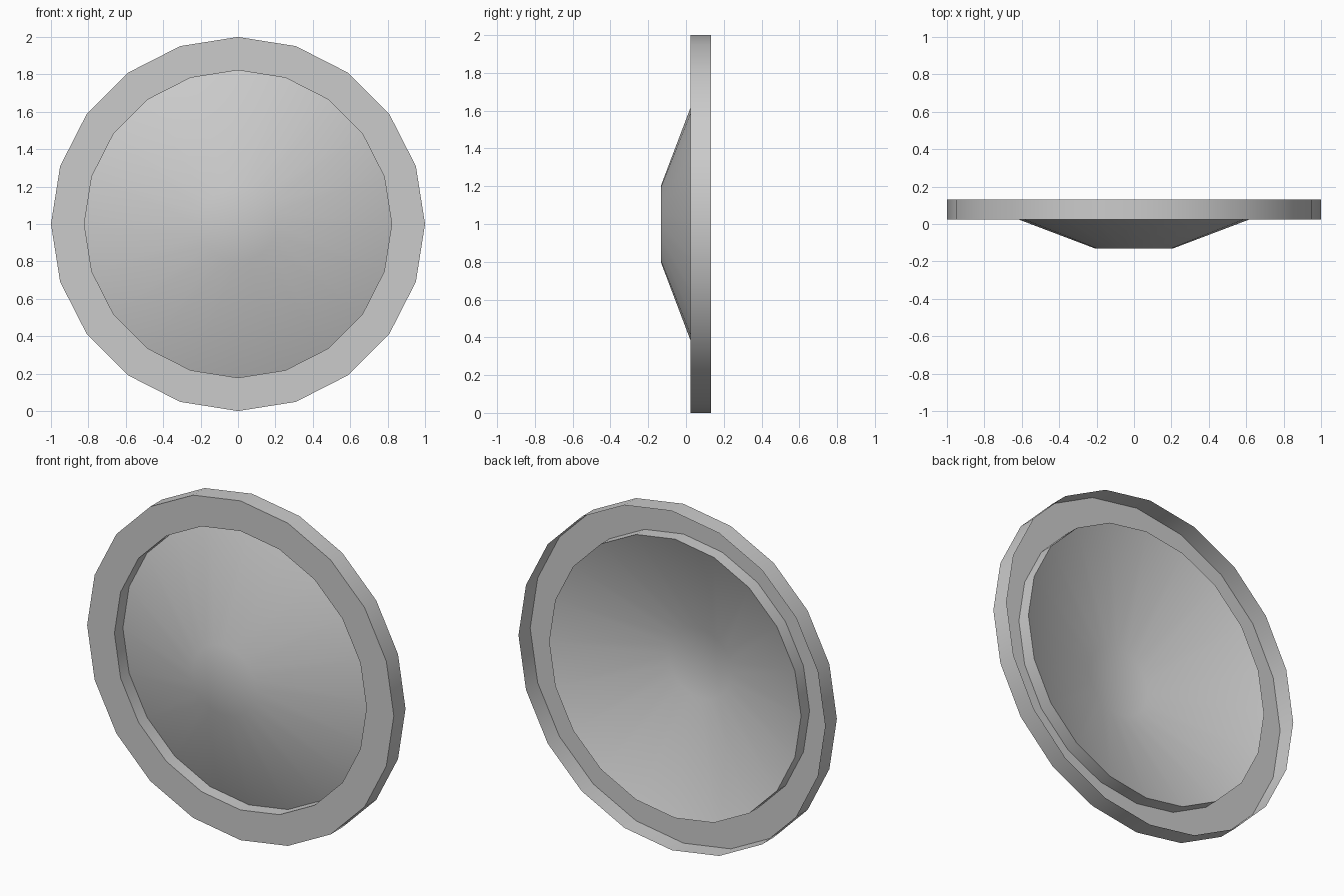
import bpy, bmesh
from math import cos, sin, radians, tau

if "Cube" in bpy.data.objects:
    bpy.data.objects.remove(bpy.data.objects["Cube"])

SIDES = 20
CENTRE_Z = 1.0


def lathe(name, profile, cap=False):
    """Spin (radius, y) points about the y axis into an open shell."""
    bm = bmesh.new()
    rings = [[bm.verts.new((r * cos(tau * i / SIDES), y, CENTRE_Z + r * sin(tau * i / SIDES)))
              for i in range(SIDES)] for r, y in profile]
    for a, b in zip(rings, rings[1:]):
        for i in range(SIDES):
            j = (i + 1) % SIDES
            bm.faces.new((a[i], a[j], b[j], b[i]))
    if cap:
        bm.faces.new(rings[-1])
    mesh = bpy.data.meshes.new(name)
    bm.to_mesh(mesh)
    bm.free()
    obj = bpy.data.objects.new(name, mesh)
    bpy.context.collection.objects.link(obj)
    bpy.ops.object.select_all(action='DESELECT')
    obj.select_set(True)
    bpy.context.view_layer.objects.active = obj
    bpy.ops.object.shade_smooth_by_angle(angle=radians(30))
    return obj


# Rim: outer wall, front face and inner wall, open at the back
lathe("rim", [(1.0, 0.132), (1.0, 0.023), (0.822, 0.023), (0.822, 0.102)])

# Shallow dish bulging forward through the rim, hollow behind
lathe("dish", [(0.822, 0.102), (0.205, -0.132)], cap=True)
